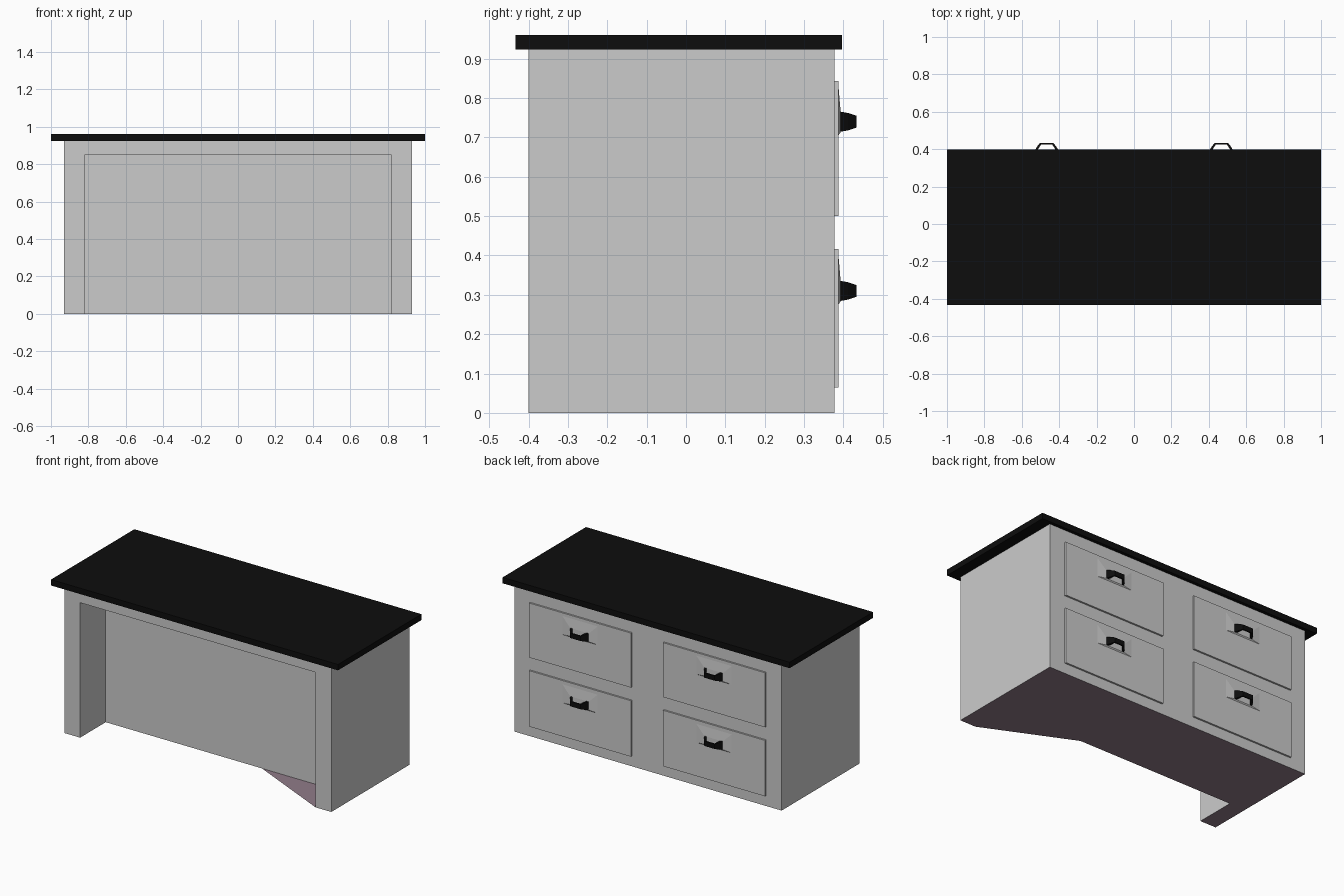
import bpy, bmesh

if "Cube" in bpy.data.objects:
    bpy.data.objects.remove(bpy.data.objects["Cube"])


def material(name, rgb):
    m = bpy.data.materials.new(name)
    m.diffuse_color = (*rgb, 1)
    m.use_nodes = True
    m.node_tree.nodes["Principled BSDF"].inputs["Base Color"].default_value = m.diffuse_color
    return m


BLACK = material("black", (0.004, 0.004, 0.004))
PURPLE = material("dull_purple", (0.28, 0.2, 0.25))


def make(name, verts, faces, mat=None, fix_normals=True):
    bm = bmesh.new()
    vs = [bm.verts.new(v) for v in verts]
    for f in faces:
        bm.faces.new([vs[i] for i in f])
    if fix_normals:
        bmesh.ops.recalc_face_normals(bm, faces=bm.faces[:])
    me = bpy.data.meshes.new(name)
    bm.to_mesh(me)
    bm.free()
    ob = bpy.data.objects.new(name, me)
    bpy.context.collection.objects.link(ob)
    if mat:
        me.materials.append(mat)
    return ob


def loft(name, rings, mat=None):
    # skin a list of four-sided rings and cap both ends
    n = len(rings)
    faces = [[4 * k + i, 4 * k + (i + 1) % 4, 4 * k + 4 + (i + 1) % 4, 4 * k + 4 + i]
             for k in range(n - 1) for i in range(4)]
    faces += [[0, 1, 2, 3], [4 * n - 4 + i for i in range(4)]]
    return make(name, [v for r in rings for v in r], faces, mat)


def rect(x0, x1, z0, z1, y):
    return [(x0, y, z0), (x1, y, z0), (x1, y, z1), (x0, y, z1)]


W, R = 0.93, 0.82                  # half widths of body and knee recess
YF, YR, YB = -0.40, -0.145, 0.377  # front, recess back, rear
H, HR = 0.924, 0.85                # body and recess heights

# countertop
loft("countertop", [rect(-1, 1, 0.923, 0.96, y) for y in (-0.433, 0.397)], BLACK)

# body shell with an open recess in the front
U = [(-W, 0), (-W, H), (W, H), (W, 0), (R, 0), (R, HR), (-R, HR), (-R, 0)]
verts = [(x, YF, z) for x, z in U]
verts += [(x, YB if i < 4 else YR, z) for i, (x, z) in enumerate(U)]
make("body", verts,
     [range(8), [0, 1, 9, 8], [1, 2, 10, 9], [2, 3, 11, 10], [8, 9, 10, 11],
      [4, 5, 13, 12], [5, 6, 14, 13], [6, 7, 15, 14], [12, 13, 14, 15]])

# underside sheet, with the corner web across the recess on one side
plan = [(-W, YF), (-W, YB), (W, YB), (W, YF), (R, YF), (0.268, YR), (-R, YR), (-R, YF)]
make("underside", [(x, y, 0) for x, y in plan], [range(8)], PURPLE, False)


def drawer(tag, cx, z0, z1, hz):
    # panel
    loft("drawer_front_" + tag,
         [rect(cx - 0.355, cx + 0.355, z0, z1, y) for y in (YB, 0.388)])
    # shallow swelling behind the handle
    loft("handle_mount_" + tag,
         [rect(cx - 0.135, cx + 0.135, hz - 0.035, hz + 0.095, 0.387),
          rect(cx - 0.065, cx + 0.065, hz - 0.027, hz + 0.025, 0.393)])
    # arched handle: outer (x, y), inner (x, y), half height
    half = [(0.065, 0.390, 0.050, 0.390, 0.026),
            (0.053, 0.412, 0.041, 0.408, 0.022),
            (0.036, 0.433, 0.030, 0.424, 0.015)]
    path = [(-a, b, -c, d, h) for a, b, c, d, h in half] + half[::-1]
    loft("handle_" + tag,
         [[(cx + a, b, hz - h), (cx + a, b, hz + h),
           (cx + c, d, hz + h), (cx + c, d, hz - h)] for a, b, c, d, h in path], BLACK)


# four drawers
for side, cx in (("left", -0.467), ("right", 0.467)):
    drawer("upper_" + side, cx, 0.50, 0.843, 0.74)
    drawer("lower_" + side, cx, 0.065, 0.417, 0.31)
